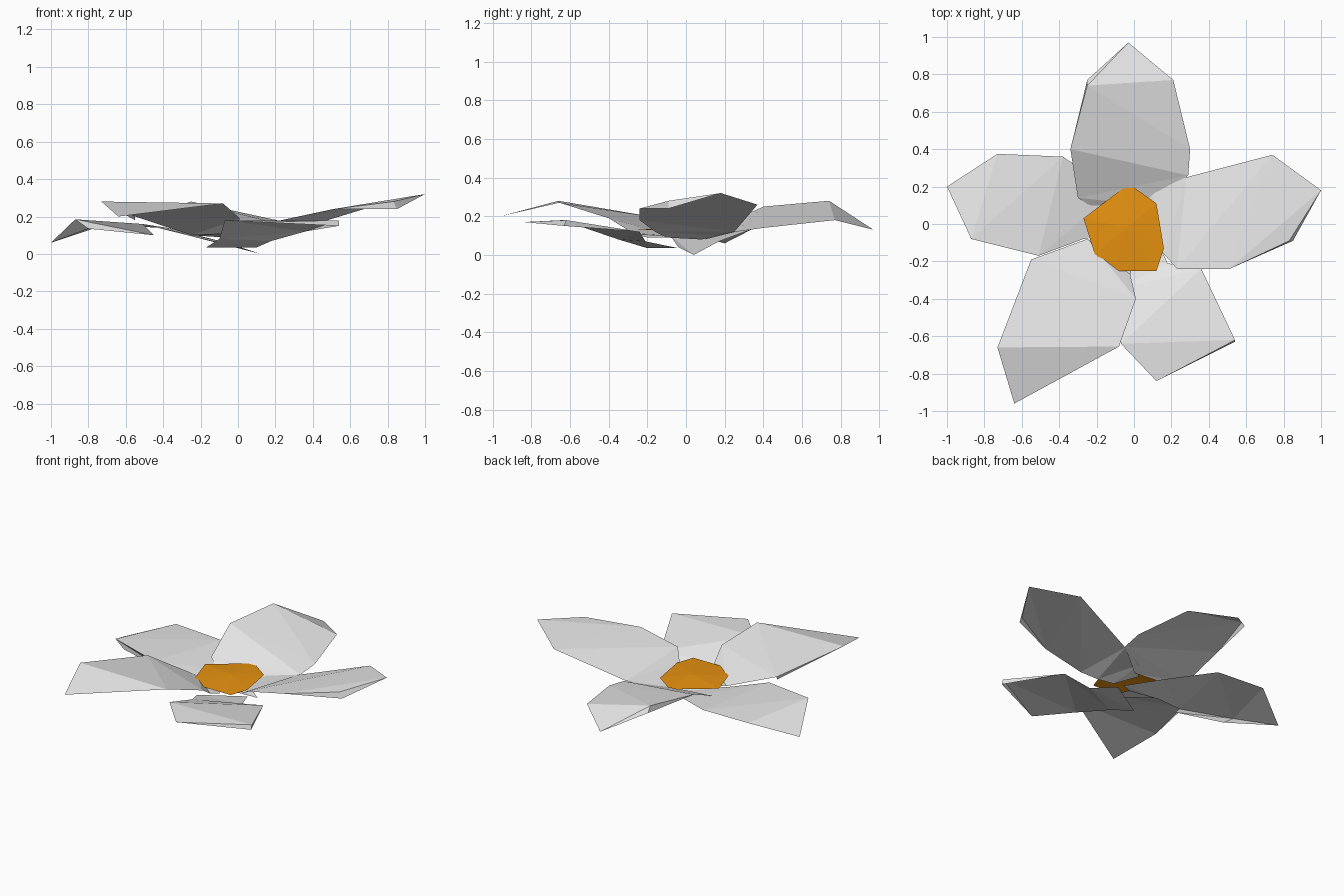
import bpy, bmesh


def material(name, rgb):
    m = bpy.data.materials.new(name)
    m.diffuse_color = (*rgb, 1)
    return m


def build(name, faces, mat):
    """Make a flat-shaded object from triangles given by their corner points."""
    bm = bmesh.new()
    verts = {}
    for face in faces:
        corners = []
        for p in face:
            if p not in corners:
                corners.append(p)
        if len(corners) == 3:
            bm.faces.new([verts.setdefault(p, None) or verts.update({p: bm.verts.new(p)}) or verts[p]
                          for p in corners])
    me = bpy.data.meshes.new(name)
    bm.to_mesh(me)
    bm.free()
    me.materials.append(mat)
    bpy.context.collection.objects.link(bpy.data.objects.new(name, me))


def petal(name, rows, flap):
    """Bridge left/right edge points from base to tip, then add a folded rim."""
    faces = []
    for (l0, r0), (l1, r1) in zip(rows, rows[1:]):
        faces += [(l0, r0, l1), (r0, r1, l1)]
    faces += [(flap[0], a, b) for a, b in zip(flap[1:], flap[2:])]
    build(name, faces, white)


white = material("petal_white", (0.8, 0.8, 0.8))
orange = material("centre_orange", (0.8, 0.29, 0.005))

# back petal
tip = (-0.03, 0.97, 0.13)
petal("back_petal", [
    ((-0.24, 0.10, 0.10), (0.08, 0.10, 0.08)),
    ((-0.30, 0.14, 0.13), (0.29, 0.26, 0.12)),
    ((-0.34, 0.40, 0.25), (0.30, 0.40, 0.14)),
    ((-0.25, 0.74, 0.28), (0.21, 0.77, 0.18)),
    (tip, tip)],
    [(-0.25, 0.74, 0.28), (-0.34, 0.40, 0.25), (-0.25, 0.77, 0.24), tip])

# right petal
petal("right_petal", [
    ((0.03, 0.08, 0.08), (0.08, -0.10, 0.09)),
    ((0.10, 0.17, 0.10), (0.16, -0.16, 0.12)),
    ((0.28, 0.25, 0.12), (0.23, -0.24, 0.18)),
    ((0.74, 0.37, 0.26), (0.51, -0.24, 0.24)),
    ((1.0, 0.18, 0.32), (0.83, -0.09, 0.28))],
    [(0.83, -0.09, 0.28), (0.51, -0.24, 0.24), (0.85, -0.09, 0.24), (1.0, 0.18, 0.32)])

# left petal
tip = (-1.0, 0.20, 0.06)
petal("left_petal", [
    ((0.0, -0.04, 0.04), (0.12, 0.04, 0.0)),
    ((-0.27, -0.08, 0.10), (-0.10, 0.17, 0.07)),
    ((-0.51, -0.17, 0.16), (-0.38, 0.36, 0.14)),
    ((-0.87, -0.08, 0.185), (-0.73, 0.375, 0.15)),
    (tip, tip)],
    [(-0.87, -0.08, 0.185), tip, (-0.80, -0.09, 0.135), (-0.45, -0.14, 0.10),
     (-0.51, -0.17, 0.16)])

# front left petal
tip = (-0.64, -0.96, 0.20)
petal("front_left_petal", [
    ((0.0, -0.20, 0.09), (-0.10, 0.0, 0.09)),
    ((-0.02, -0.27, 0.11), (-0.25, -0.08, 0.10)),
    ((0.01, -0.40, 0.19), (-0.55, -0.19, 0.20)),
    ((-0.08, -0.655, 0.27), (-0.73, -0.66, 0.28)),
    (tip, tip)],
    [(-0.73, -0.66, 0.28), (-0.55, -0.19, 0.20), (-0.55, -0.20, 0.18)])

# front right petal
petal("front_right_petal", [
    ((0.10, -0.04, 0.035), (-0.17, -0.20, 0.035)),
    ((0.18, -0.21, 0.07), (-0.10, -0.35, 0.08)),
    ((0.36, -0.24, 0.12), (-0.07, -0.64, 0.18)),
    ((0.54, -0.62, 0.18), (0.12, -0.84, 0.17))],
    [(0.54, -0.62, 0.18), (0.12, -0.84, 0.17), (0.54, -0.63, 0.15), (0.36, -0.24, 0.12)])

# flower centre: a very shallow faceted disc
rim = [(-0.27, 0.03), (-0.21, -0.16), (-0.10, -0.25), (0.12, -0.25), (0.16, -0.13),
       (0.12, 0.11), (0.0, 0.195), (-0.06, 0.19)]
rim = [(x, y, 0.13) for x, y in rim]
peak = (-0.04, -0.02, 0.145)
build("flower_centre", [(peak, a, b) for a, b in zip(rim, rim[1:] + rim[:1])], orange)
